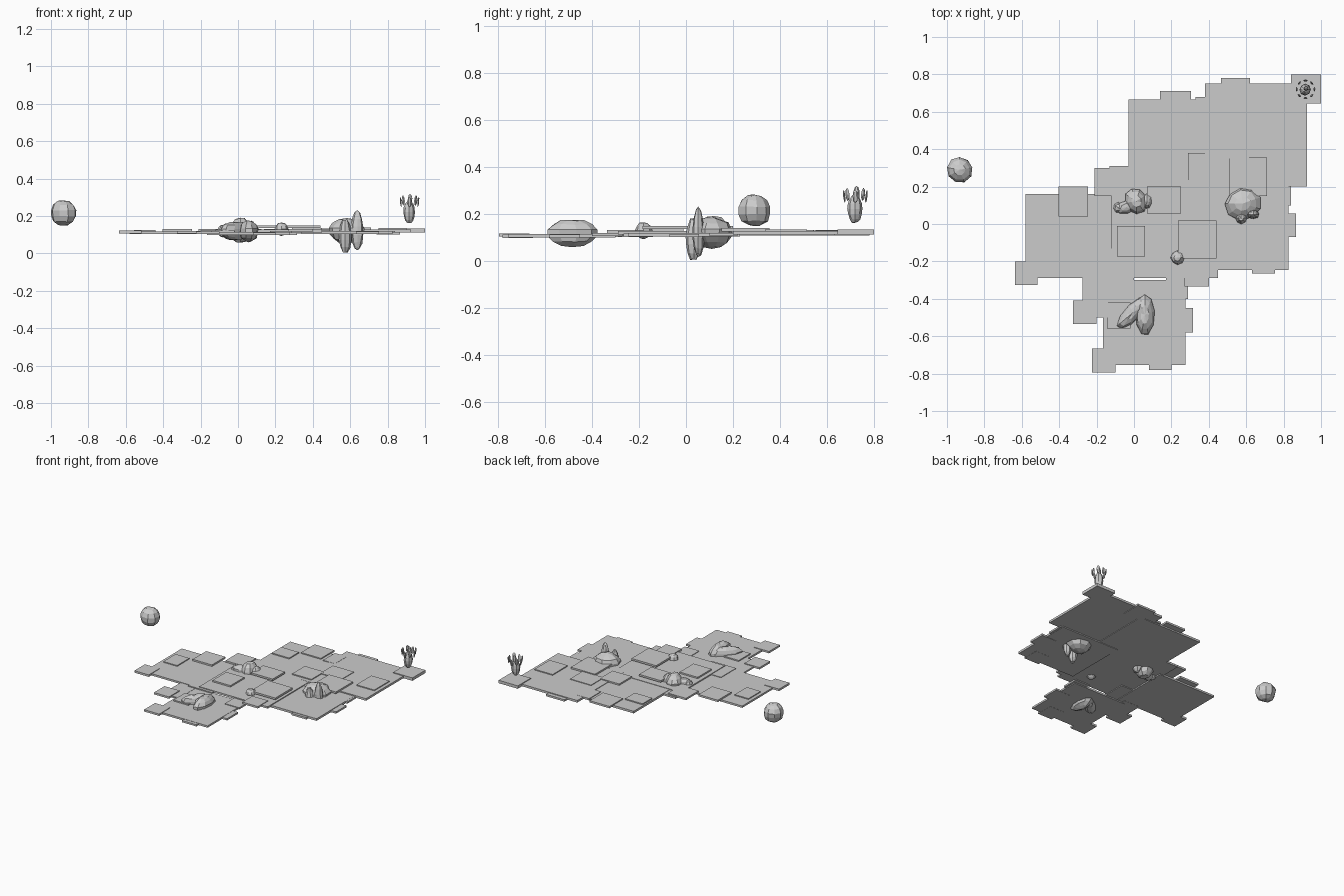
import bpy, math, random
from mathutils import Vector, Euler

random.seed(4)


def slab(name, x0, x1, y0, y1, z0, z1):
    bpy.ops.mesh.primitive_cube_add(size=1, location=((x0 + x1) / 2, (y0 + y1) / 2, (z0 + z1) / 2))
    o = bpy.context.object
    o.name = name
    o.scale = (x1 - x0, y1 - y0, z1 - z0)
    return o


def rock(name, loc, radii, rot=(0, 0, 0), seg=9, rings=7, rough=0.07):
    bpy.ops.mesh.primitive_uv_sphere_add(segments=seg, ring_count=rings, radius=1)
    o = bpy.context.object
    o.name = name
    for v in o.data.vertices:
        v.co *= 1 + random.uniform(-rough, rough)
        v.co = Vector(v.co[i] * radii[i] for i in range(3))
    o.location = loc
    o.rotation_euler = Euler([math.radians(a) for a in rot])
    return o


# Large ground plates
plates = {
    "back_right": (0.38, 0.925, 0.20, 0.75, 0.112, 0.128),
    "back_middle": (-0.03, 0.50, 0.14, 0.665, 0.108, 0.124),
    "left": (-0.58, -0.10, -0.29, 0.16, 0.104, 0.118),
    "front": (-0.165, 0.275, -0.755, -0.30, 0.100, 0.114),
    "right": (0.34, 0.825, -0.245, 0.23, 0.104, 0.120),
    "centre": (-0.12, 0.45, -0.29, 0.235, 0.113, 0.127),
}
for n, b in plates.items():
    slab(n + "_plate", *b)

# Paving tiles lying on the plates: x0, x1, y0, y1, top height
tiles = [
    (0.75, 0.90, 0.335, 0.515, 0.135), (0.14, 0.305, 0.55, 0.71, 0.132),
    (-0.02, 0.125, 0.43, 0.545, 0.132), (-0.21, -0.06, 0.15, 0.30, 0.130),
    (-0.405, -0.245, 0.04, 0.20, 0.130), (-0.555, -0.44, -0.095, 0.05, 0.125),
    (0.27, 0.40, -0.335, -0.215, 0.132), (0.235, 0.44, -0.185, 0.02, 0.150),
    (0.07, 0.25, 0.055, 0.20, 0.150), (-0.09, 0.06, -0.175, -0.01, 0.138),
    (-0.145, -0.02, -0.56, -0.42, 0.123), (0.51, 0.71, 0.15, 0.355, 0.140),
    (0.44, 0.615, 0.35, 0.50, 0.133), (-0.20, 0.0, -0.31, -0.13, 0.122),
    (0.29, 0.45, 0.23, 0.38, 0.135), (0.33, 0.43, 0.54, 0.68, 0.129),
]
for x0, x1, y0, y1, top in tiles:
    slab("paving_tile", x0, x1, y0, y1, top - 0.014, top)

# Tiles along the ragged edge, some tucked below the plates
edges = [
    (0.465, 0.62, 0.63, 0.78, 0.108, 0.122), (-0.635, -0.515, -0.325, -0.20, 0.107, 0.122),
    (-0.325, -0.20, -0.535, -0.41, 0.107, 0.121), (-0.225, -0.10, -0.795, -0.665, 0.104, 0.118),
    (0.08, 0.20, -0.78, -0.65, 0.099, 0.112), (0.19, 0.315, -0.58, -0.45, 0.099, 0.112),
    (0.17, 0.29, -0.40, -0.27, 0.106, 0.119), (-0.275, -0.14, -0.50, -0.27, 0.103, 0.115),
    (0.63, 0.755, -0.265, -0.14, 0.103, 0.117), (0.74, 0.865, -0.07, 0.055, 0.102, 0.116),
    (0.72, 0.84, 0.10, 0.22, 0.106, 0.119), (-0.13, 0.02, 0.16, 0.31, 0.108, 0.122),
]
for e in edges:
    slab("edge_tile", *e)
slab("corner_tile", 0.84, 1.0, 0.645, 0.80, 0.112, 0.134)

# Floating boulder
rock("floating_boulder", (-0.932, 0.29, 0.215), (0.07, 0.07, 0.07))

# Middle boulder group
rock("middle_boulder", (0.012, 0.122, 0.124), (0.062, 0.07, 0.068), (0, 0, 20))
rock("middle_stone_large", (-0.04, 0.09, 0.118), (0.062, 0.036, 0.045), (0, 0, 12), 8, 6)
rock("middle_stone_small", (-0.085, 0.088, 0.12), (0.028, 0.03, 0.032), (0, 0, 0), 7, 5)
rock("middle_stone_side", (0.07, 0.12, 0.125), (0.03, 0.042, 0.048), (0, 0, 0), 7, 6)

# Right boulder group with two upright slivers
rock("right_boulder", (0.582, 0.11, 0.12), (0.098, 0.088, 0.066), (0, 0, 10))
rock("upright_stone_left", (0.573, 0.033, 0.093), (0.034, 0.034, 0.092), (0, 0, 0), 8, 7)
rock("upright_stone_right", (0.638, 0.052, 0.122), (0.033, 0.026, 0.103), (0, 0, 0), 8, 7)

# Front pair of long boulders, small round stone
rock("front_boulder_right", (0.058, -0.485, 0.12), (0.052, 0.108, 0.058), (0, 0, 0))
rock("front_boulder_left", (-0.008, -0.475, 0.12), (0.042, 0.113, 0.05), (0, 0, -42))
rock("small_stone", (0.232, -0.18, 0.13), (0.036, 0.036, 0.036), (0, 0, 0), 8, 6)

# Hovering crystal bud with a ring of shards
rock("bud_body", (0.915, 0.718, 0.222), (0.031, 0.031, 0.062), (0, 0, 0), 8, 8, 0.05)
rock("bud_tip", (0.92, 0.725, 0.285), (0.014, 0.014, 0.034), (0, 0, 0), 6, 5, 0.04)
for i in range(8):
    a = math.tau * i / 8
    lift = 0.275 + 0.008 * (i % 2)
    rock("bud_shard", (0.917 + 0.047 * math.cos(a), 0.72 + 0.047 * math.sin(a), lift),
         (0.005, 0.012, 0.028), (0, 6, math.degrees(a)), 6, 4, 0.05)
